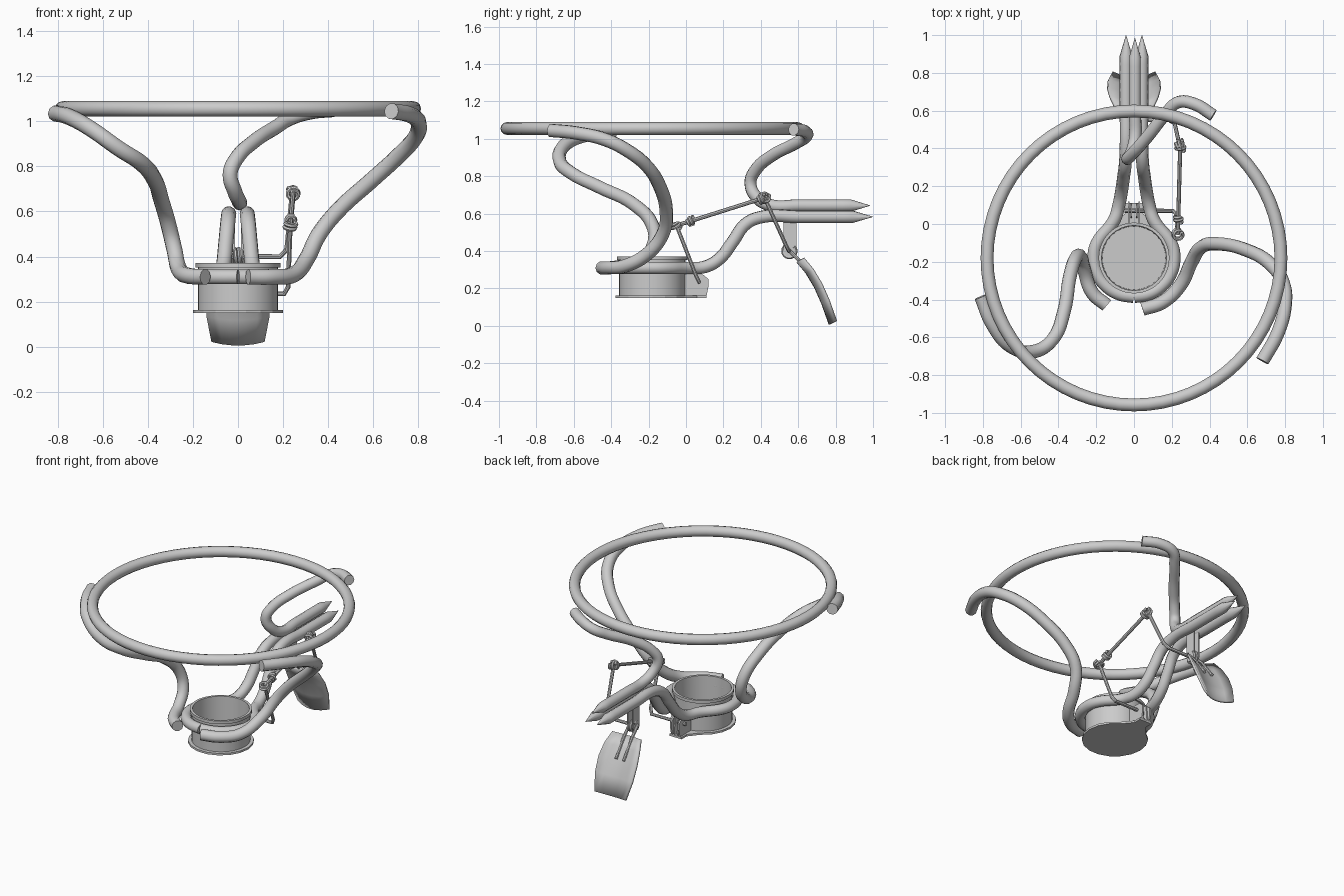
import bpy, bmesh, math
from mathutils import Vector

if "Cube" in bpy.data.objects:
    bpy.data.objects.remove(bpy.data.objects["Cube"])

CY = -0.18  # centre of ring and cup


def smooth(ob, angle=40):
    bpy.ops.object.select_all(action='DESELECT')
    ob.select_set(True)
    bpy.context.view_layer.objects.active = ob
    bpy.ops.object.shade_smooth_by_angle(angle=math.radians(angle))


def tube(name, pts, r, tip=False, kind='AUTO', res=6, sides=3):
    """Round bar through points; tip=True sharpens the last point."""
    cu = bpy.data.curves.new(name, 'CURVE')
    cu.dimensions = '3D'
    cu.bevel_depth, cu.bevel_resolution = r, sides
    cu.resolution_u, cu.use_fill_caps = res, True
    sp = cu.splines.new('BEZIER')
    sp.radius_interpolation = 'LINEAR'
    sp.bezier_points.add(len(pts) - 1)
    for bp, p in zip(sp.bezier_points, pts):
        bp.co = p
        bp.handle_left_type = bp.handle_right_type = kind
    if tip:
        sp.bezier_points[-1].radius = 0.02
        for bp in sp.bezier_points[-2:]:
            bp.handle_left_type = bp.handle_right_type = 'VECTOR'
    ob = bpy.data.objects.new(name, cu)
    bpy.context.collection.objects.link(ob)
    bpy.ops.object.select_all(action='DESELECT')
    ob.select_set(True)
    bpy.context.view_layer.objects.active = ob
    bpy.ops.object.convert(target='MESH')
    ob = bpy.context.object
    smooth(ob)
    return ob


def mesh(name, bm):
    bmesh.ops.recalc_face_normals(bm, faces=bm.faces)
    me = bpy.data.meshes.new(name)
    bm.to_mesh(me)
    bm.free()
    ob = bpy.data.objects.new(name, me)
    bpy.context.collection.objects.link(ob)
    return ob


def prism(name, outline, depth):
    """Extrude a flat outline along a vector."""
    bm = bmesh.new()
    f = bm.faces.new([bm.verts.new(p) for p in outline])
    ext = bmesh.ops.extrude_face_region(bm, geom=[f])['geom']
    bmesh.ops.translate(bm, vec=depth, verts=[v for v in ext if isinstance(v, bmesh.types.BMVert)])
    bm.faces.ensure_lookup_table()
    return mesh(name, bm)


def knot(name, c, axis, r=0.024, turns=2):
    """Small coil of wire around an axis."""
    a = Vector(axis).normalized()
    u = a.orthogonal().normalized()
    v = a.cross(u)
    n = 8 * turns
    pts = [Vector(c) + a * 0.035 * (i / n - 0.5)
           + r * (u * math.cos(i * math.pi / 4) + v * math.sin(i * math.pi / 4)) for i in range(n + 1)]
    return tube(name, pts, 0.009, res=2, sides=1)


# top ring
bpy.ops.mesh.primitive_torus_add(location=(0, CY, 1.055), major_radius=0.778, minor_radius=0.034,
                                 major_segments=64, minor_segments=12)
bpy.context.object.name = 'top_ring'
smooth(bpy.context.object)

# open cup
prof = [(0.178, 0.163), (0.178, 0.352), (0.188, 0.352), (0.188, 0.372), (0.172, 0.372), (0.168, 0.163)]
N = 32
bm = bmesh.new()
rows = [[bm.verts.new((r * math.cos(2 * math.pi * i / N), CY + r * math.sin(2 * math.pi * i / N), z))
         for i in range(N)] for r, z in prof]
for j in range(len(rows)):
    a, b = rows[j], rows[(j + 1) % len(rows)]
    for i in range(N):
        k = (i + 1) % N
        bm.faces.new((a[i], a[k], b[k], b[i]))
smooth(mesh('cup', bm))

# hinged lid under the cup, with a rear ear
lid = [(0.2 * math.cos(math.radians(t)), CY + 0.2 * math.sin(math.radians(t)), 0.149)
       for t in range(120, 421, 20)]
lid += [(0.045, 0.06, 0.149), (0.045, 0.11, 0.149), (-0.045, 0.11, 0.149), (-0.045, 0.06, 0.149)]
prism('lid', lid, (0, 0, 0.013))

# hinge plates behind the cup
for s in (-1, 1):
    prism('hinge_plate', [(s * 0.028 - 0.005, y, z) for y, z in
                          ((-0.01, 0.16), (0.11, 0.16), (0.12, 0.21), (0.12, 0.25), (0.09, 0.275), (-0.01, 0.275))],
          (0.01, 0, 0))
    prism('hinge_lug', [(s * 0.014 - 0.004, y, z) for y, z in
                        ((0.03, 0.155), (0.11, 0.155), (0.1, 0.27), (0.04, 0.27))], (0.008, 0, 0))

# loop around the cup running back into two pointed handles
side = [(0.105, 0.02, 0.31), (0.08, 0.1, 0.315), (0.065, 0.18, 0.36), (0.055, 0.25, 0.45),
        (0.046, 0.32, 0.545), (0.042, 0.41, 0.583), (0.042, 0.6, 0.583), (0.042, 0.89, 0.583),
        (0.042, 1.0, 0.583)]
arc = [(0.212 * math.cos(t), CY + 0.205 * math.sin(t), 0.31)
       for t in (math.radians(-90 + 22 * k) for k in range(6))]
for s, nm in ((-1, 'left_handle'), (1, 'right_handle')):
    tube(nm, [(s * x, y, z) for x, y, z in arc + side], 0.034, tip=True)

# three bent legs
tube('left_leg', [(-0.145, -0.43, 0.31), (-0.22, -0.365, 0.315), (-0.262, -0.25, 0.345), (-0.282, -0.175, 0.43),
                  (-0.308, -0.18, 0.54), (-0.34, -0.28, 0.65), (-0.37, -0.46, 0.74), (-0.43, -0.61, 0.815),
                  (-0.53, -0.675, 0.88), (-0.65, -0.65, 0.965), (-0.75, -0.53, 1.02), (-0.81, -0.385, 1.035)], 0.036)
tube('right_leg', [(0.045, -0.45, 0.31), (0.15, -0.415, 0.31), (0.245, -0.325, 0.32), (0.305, -0.2, 0.39),
                   (0.36, -0.12, 0.5), (0.44, -0.105, 0.6), (0.6, -0.14, 0.745), (0.72, -0.21, 0.855),
                   (0.79, -0.31, 0.935), (0.8, -0.43, 0.995), (0.76, -0.58, 1.03), (0.68, -0.725, 1.045)], 0.036)
tube('rear_leg', [(0.42, 0.575, 1.05), (0.32, 0.635, 1.04), (0.235, 0.645, 1.015), (0.17, 0.585, 0.975),
                  (0.07, 0.46, 0.91), (-0.01, 0.37, 0.83), (-0.035, 0.345, 0.765), (-0.015, 0.375, 0.69),
                  (0.005, 0.45, 0.645), (0.005, 0.6, 0.643), (0.005, 0.88, 0.643), (0.005, 0.985, 0.643)],
     0.033, tip=True)

# pivot tab under the handles
for s in (-1, 1):
    prism('pivot_tab', [(s * 0.018 - 0.004, y, z) for y, z in
                        ((0.52, 0.57), (0.52, 0.4), (0.535, 0.37), (0.575, 0.37), (0.592, 0.4), (0.592, 0.57))],
          (0.008, 0, 0))

# curved trigger blade
stations = [(0.595, 0.345, 0.105), (0.645, 0.285, 0.128), (0.69, 0.21, 0.14), (0.73, 0.12, 0.137), (0.77, 0.008, 0.115)]
bm = bmesh.new()
grid = []
for y, z, w in stations:
    grid.append([bm.verts.new((w * u, y + 0.032 * u * u, z + 0.016 * u * u))
                 for u in (-1, -0.6, -0.25, 0, 0.25, 0.6, 1)])
for a, b in zip(grid, grid[1:]):
    for i in range(6):
        bm.faces.new((a[i], a[i + 1], b[i + 1], b[i]))
blade = mesh('trigger_blade', bm)
m = blade.modifiers.new('thickness', 'SOLIDIFY')
m.thickness, m.offset = 0.014, 0
smooth(blade)

# bell cranks: lower on the lid, upper on the trigger
tube('lid_crank', [(-0.05, 0.07, 0.235), (0.205, 0.07, 0.235), (0.222, 0.055, 0.265), (0.232, -0.05, 0.535)],
     0.011, kind='VECTOR', res=1, sides=2)
tube('trigger_crank', [(-0.03, 0.55, 0.4), (0.185, 0.55, 0.4), (0.215, 0.535, 0.43), (0.24, 0.42, 0.685)],
     0.011, kind='VECTOR', res=1, sides=2)

# wire prongs holding the blade
for s in (-1, 1):
    tube('blade_prong', [(s * 0.028, 0.545, 0.41), (s * 0.028, 0.61, 0.345), (s * 0.028, 0.70, 0.225)],
         0.01, kind='VECTOR', res=1, sides=2)
knot('trigger_eye', (0, 0.553, 0.4), (1, 0, 0), 0.035)

# link rod between the cranks with twisted ends
A, B = Vector((0.232, -0.055, 0.535)), Vector((0.245, 0.42, 0.685))
tube('link_rod', [A, B], 0.011, kind='VECTOR', res=1, sides=2)
knot('link_front_eye', A, (0.3, -0.4, 1))
knot('link_front_twist', A + (B - A) * 0.17, B - A, 0.02)
knot('link_rear_eye', B, (1, 0.3, 0.2))
knot('link_rear_twist', B - (B - A) * 0.03, B - A, 0.024)
